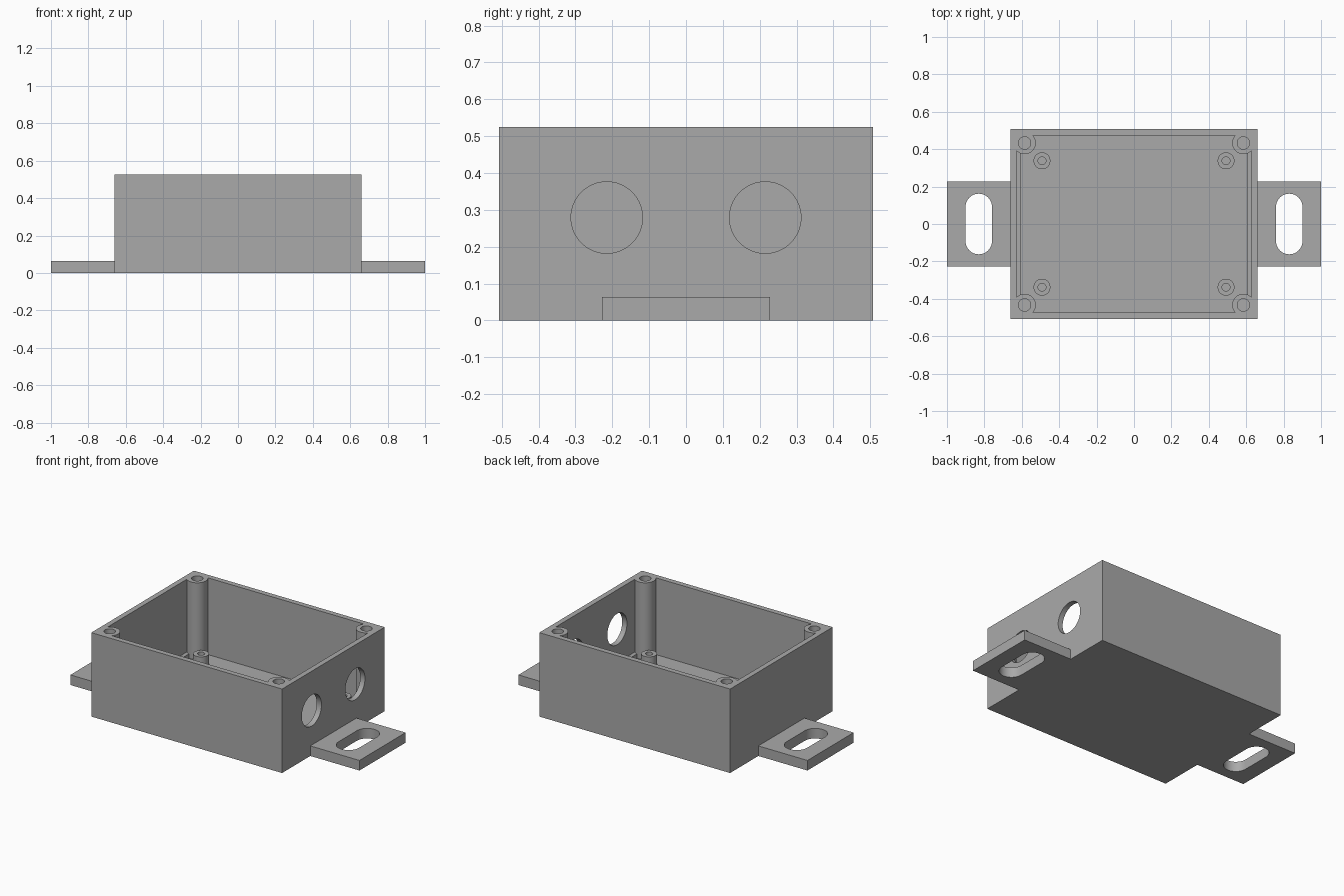
import bpy, math

default = bpy.data.objects.get("Cube")
if default:
    bpy.data.objects.remove(default, do_unlink=True)

HALF_X, HALF_Y, HEIGHT = 0.66, 0.507, 0.525
WALL, FLOOR = 0.033, 0.045
SIDES = (-1, 1)
CORNERS = [(sx, sy) for sx in SIDES for sy in SIDES]

grey = bpy.data.materials.new("enclosure grey")
grey.use_nodes = True
colour = (0.4, 0.4, 0.4, 1)
grey.diffuse_color = colour
grey.node_tree.nodes["Principled BSDF"].inputs["Base Color"].default_value = colour


def box(name, x, y, z):
    """Box spanning the given (low, high) ranges."""
    spans = (x, y, z)
    bpy.ops.mesh.primitive_cube_add(size=1, location=[(a + b) / 2 for a, b in spans])
    ob = bpy.context.object
    ob.name = name
    ob.scale = [b - a for a, b in spans]
    bpy.ops.object.transform_apply(location=True, rotation=True, scale=True)
    return ob


def rod(name, radius, x, y, low, high):
    """Upright cylinder between two heights."""
    bpy.ops.mesh.primitive_cylinder_add(vertices=48, radius=radius, depth=high - low,
                                        location=(x, y, (low + high) / 2))
    ob = bpy.context.object
    ob.name = name
    bpy.ops.object.transform_apply(location=True, rotation=True, scale=True)
    return ob


def combine(target, tool, operation="DIFFERENCE"):
    """Apply a boolean and remove the tool."""
    bpy.context.view_layer.objects.active = target
    mod = target.modifiers.new("cut", "BOOLEAN")
    mod.operation, mod.solver, mod.object = operation, "EXACT", tool
    bpy.ops.object.modifier_apply(modifier=mod.name)
    bpy.data.objects.remove(tool, do_unlink=True)


# Hollow interior, keeping the posts, standoffs and side ledges solid
ix, iy = HALF_X - WALL, HALF_Y - WALL
cavity = box("cavity", (-ix, ix), (-iy, iy), (FLOOR, HEIGHT + 0.1))
for s in SIDES:
    combine(cavity, box("ledge", sorted((s * 0.603, s * 0.7)), (-0.6, 0.6), (-0.1, 0.07)))
for sx, sy in CORNERS:
    combine(cavity, rod("post", 0.06, sx * 0.585, sy * 0.433, -0.1, HEIGHT))
    combine(cavity, rod("standoff", 0.045, sx * 0.492, sy * 0.338, -0.1, 0.116))

body = box("enclosure_body", (-HALF_X, HALF_X), (-HALF_Y, HALF_Y), (0, HEIGHT))
combine(body, cavity)

# Screw holes in the posts and standoffs
for sx, sy in CORNERS:
    combine(body, rod("post_hole", 0.033, sx * 0.585, sy * 0.433, 0.2, HEIGHT + 0.1))
    combine(body, rod("standoff_hole", 0.021, sx * 0.492, sy * 0.338, 0.05, 0.2))

# Two round cable openings in one end wall
for s in SIDES:
    bpy.ops.mesh.primitive_cylinder_add(vertices=64, radius=0.097, depth=0.12,
                                        location=(HALF_X, s * 0.215, 0.279),
                                        rotation=(0, math.pi / 2, 0))
    combine(body, bpy.context.object)

# Slotted mounting flanges
for s in SIDES:
    flange = box("flange", sorted((s * (HALF_X - 0.01), s)), (-0.228, 0.228), (0, 0.063))
    slot = box("slot", (s * 0.83 - 0.071, s * 0.83 + 0.071), (-0.091, 0.091), (-0.1, 0.2))
    for e in SIDES:
        combine(slot, rod("slot_end", 0.071, s * 0.83, e * 0.091, -0.1, 0.2), "UNION")
    combine(flange, slot)
    combine(body, flange, "UNION")

# Finish: one colour, smooth round walls, sharp edges
body.data.materials.clear()
body.data.materials.append(grey)
for p in body.data.polygons:
    p.material_index = 0
bpy.ops.object.select_all(action="DESELECT")
body.select_set(True)
bpy.context.view_layer.objects.active = body
bpy.ops.object.shade_smooth_by_angle(angle=math.radians(30))
